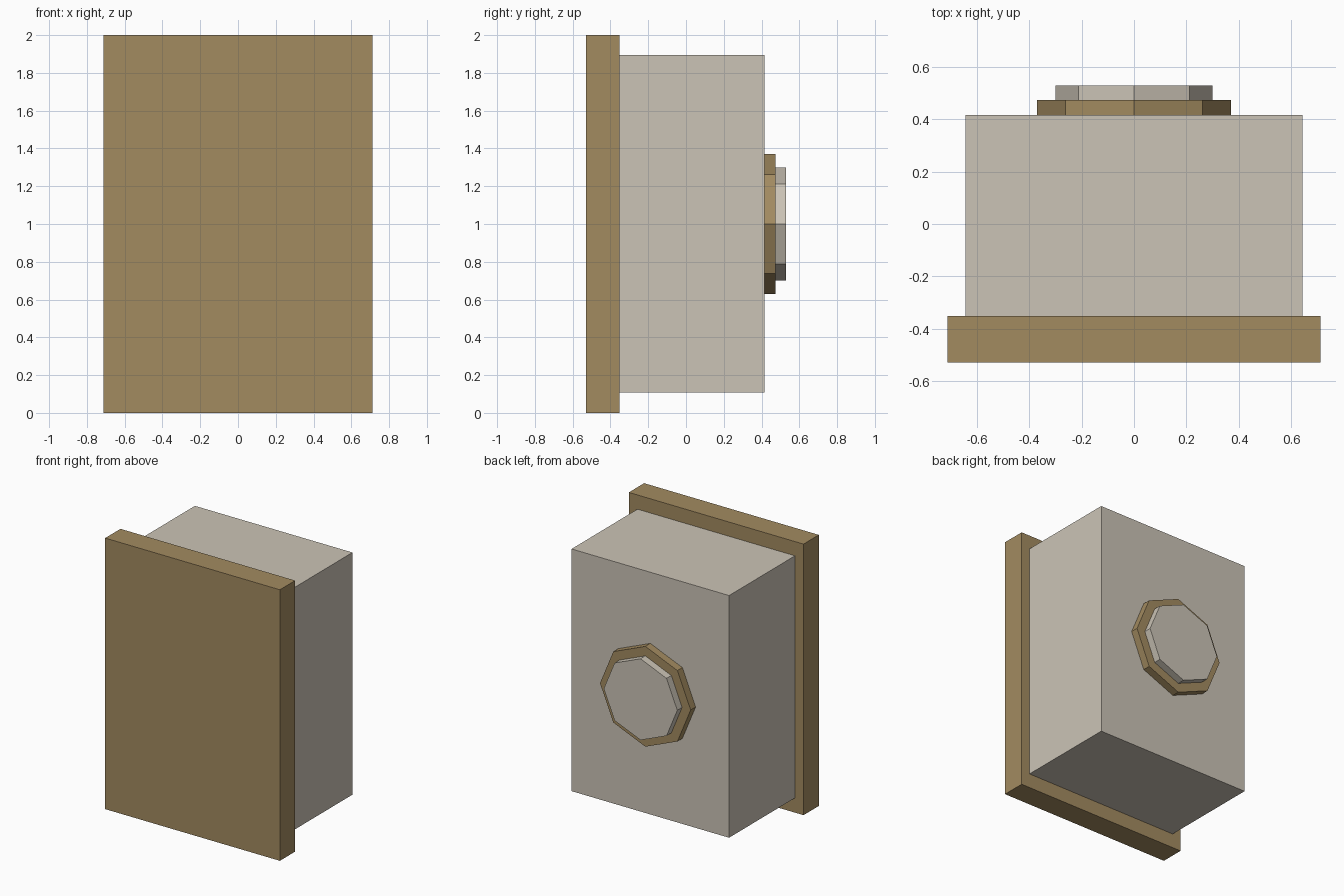
import bpy
import math

if "Cube" in bpy.data.objects:
    bpy.data.objects.remove(bpy.data.objects["Cube"])


def material(name, color):
    m = bpy.data.materials.new(name)
    m.diffuse_color = (*color, 1.0)
    m.use_nodes = True
    m.node_tree.nodes["Principled BSDF"].inputs["Base Color"].default_value = m.diffuse_color
    return m


brown = material("warm brown", (0.365, 0.258, 0.118))
grey = material("light stone grey", (0.60, 0.55, 0.468))


def finish(name, mat):
    obj = bpy.context.object
    bpy.ops.object.transform_apply(location=False, rotation=True, scale=True)
    obj.name = name
    obj.data.materials.append(mat)


def box(name, half_x, y0, y1, z0, z1, mat):
    bpy.ops.mesh.primitive_cube_add(size=1, location=(0, (y0 + y1) / 2, (z0 + z1) / 2))
    bpy.context.object.scale = (2 * half_x, y1 - y0, z1 - z0)
    finish(name, mat)


def octagon(name, radius, y0, y1, z, mat):
    bpy.ops.mesh.primitive_cylinder_add(vertices=8, radius=radius, depth=y1 - y0,
                                        location=(0, (y0 + y1) / 2, z),
                                        rotation=(math.pi / 2, 0, 0))
    finish(name, mat)


# Front slab and the main block behind it
box("front_plate", 0.713, -0.53, -0.352, 0.0, 2.0, brown)
box("body", 0.643, -0.352, 0.416, 0.108, 1.895, grey)

# Stepped eight-sided knob on the back
octagon("knob_base", 0.37, 0.416, 0.474, 1.0, brown)
octagon("knob_cap", 0.30, 0.474, 0.53, 1.0, grey)
